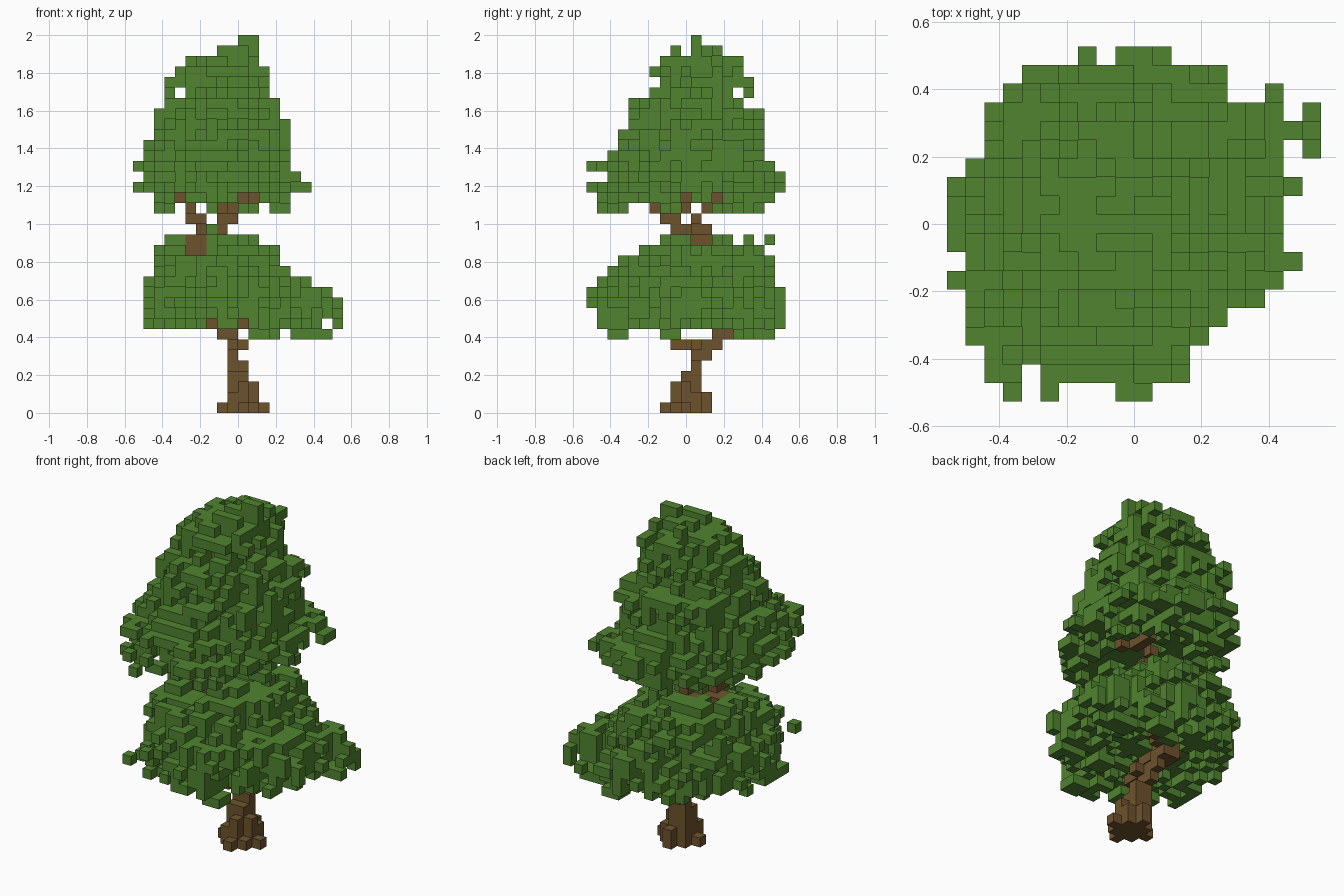
import bpy
import bmesh
import random
from mathutils import Vector, noise

random.seed(5)
UNIT = 2 / 36          # edge of one cube
HALF_DEPTH = 9.5       # y offset of the cube grid

cube = bpy.data.objects.get("Cube")
if cube:
    bpy.data.objects.remove(cube, do_unlink=True)


def make_material(name, colour):
    mat = bpy.data.materials.new(name)
    mat.use_nodes = True
    mat.diffuse_color = colour
    mat.node_tree.nodes["Principled BSDF"].inputs["Base Color"].default_value = colour
    return mat


def box(x0, x1, y0, y1, z0, z1):
    """All grid cells in a block, upper limits excluded."""
    return {(x, y, z) for x in range(x0, x1) for y in range(y0, y1) for z in range(z0, z1)}


def limb(start, end):
    """A one-cube-thick branch between two cells."""
    a, b = Vector(start), Vector(end)
    steps = int(max(abs(c) for c in b - a)) + 1
    return {tuple(round(c) for c in a.lerp(b, i / steps)) for i in range(steps + 1)}


# Outline of the whole tree from above: x range for each row from front to back
OUTLINE = [(-7, 1), (-8, 3), (-8, 3), (-9, 4), (-9, 5), (-9, 7), (-10, 8), (-10, 9),
           (-10, 8), (-10, 8), (-10, 8), (-10, 9), (-9, 9), (-9, 8), (-10, 8), (-9, 8),
           (-7, 5), (-6, 5), (-3, 3)]

# Layers from the bottom up: x range, y range
LOWER = [(-9, 8, 1, 19), (-9, 9, 1, 19), (-9, 9, 0, 19), (-9, 9, 0, 19), (-9, 7, 1, 18),
         (-8, 5, 2, 18), (-8, 4, 3, 18), (-8, 4, 5, 17), (-7, 2, 7, 14)]
UPPER = [(-8, 5, 1, 18), (-10, 7, 0, 19), (-9, 6, 2, 19), (-10, 5, 0, 18), (-9, 5, 2, 17),
         (-9, 5, 3, 17), (-8, 5, 3, 17), (-8, 5, 4, 17), (-8, 4, 4, 17), (-7, 4, 4, 15),
         (-7, 3, 6, 14), (-7, 3, 7, 16), (-6, 3, 6, 15), (-5, 2, 7, 15), (-2, 2, 8, 13),
         (0, 2, 10, 11)]


def crown(layers, base):
    """Ragged, lumpy, rounded layers of leaves with a sparse underside."""
    cells = set()
    for level, (x0, x1, y0, y1) in enumerate(layers):
        z = base + level
        cx, cy = (x0 + x1) / 2, (y0 + y1) / 2
        rx, ry = (x1 - x0) / 2, (y1 - y0) / 2
        for x, y, _ in sorted(box(x0, x1, y0, y1, z, z + 1)):
            low, high = OUTLINE[y]
            u, v = abs(x + 0.5 - cx) / rx, abs(y + 0.5 - cy) / ry
            d = u ** 2.2 + v ** 2.2
            lump = 0.45 * noise.noise(Vector((x, y, z)) * 0.31)
            if not low <= x < high or d > 1.05 + lump:
                continue
            # Gaps between the leaves grow towards the outside
            if rx > 1 and random.random() < 0.08 + 0.45 * d:
                continue
            if level == 0 and (d < 0.2 or random.random() < 0.4):
                continue
            cells.add((x, y, z))
        # Twigs that reach the full width and depth of the layer
        mx, my = int(cx) + random.randint(-2, 2), int(cy) + random.randint(-2, 2)
        if rx > 2 and ry > 2:
            for dx, dy in ((x0, my), (x0 + 1, my), (x1 - 1, my), (x1 - 2, my),
                           (mx, y0), (mx, y0 + 1), (mx, y1 - 1), (mx, y1 - 2)):
                if OUTLINE[dy][0] <= dx < OUTLINE[dy][1]:
                    cells.add((dx, dy, z))
    return cells


# Trunk: flared foot, slim stem
trunk = box(-1, 2, 8, 11, 0, 1) | box(0, 1, 7, 12, 0, 1) | box(-2, 3, 9, 10, 0, 1)
trunk |= box(-1, 1, 8, 11, 1, 2) | box(0, 1, 11, 12, 1, 2) | box(1, 2, 9, 11, 1, 2)
trunk |= box(-1, 1, 9, 11, 2, 4) | {(0, 8, 2), (1, 9, 2)}
trunk |= box(-1, 1, 10, 11, 4, 5) | box(-1, 0, 10, 12, 5, 7)
# Forks and branches inside the lower crown
trunk |= box(-1, 0, 8, 13, 6, 7) | box(0, 1, 10, 11, 6, 7) | box(-2, 0, 12, 14, 7, 8)
trunk |= box(-3, -1, 10, 13, 8, 10) | {(-2, 9, 8), (-3, 9, 8), (0, 13, 8)}
trunk |= limb((-1, 13, 7), (3, 15, 10)) | limb((-2, 13, 7), (-4, 10, 15))
# Forks between the crowns
trunk |= box(-5, -3, 9, 11, 15, 17) | box(-3, -2, 10, 12, 16, 17)
trunk |= box(-4, -3, 8, 10, 17, 18) | box(-2, -1, 10, 12, 17, 18)
trunk |= box(-5, -3, 7, 9, 18, 19) | box(-2, 0, 10, 11, 18, 19)
trunk |= {(-2, 9, 19), (-1, 11, 19), (0, 10, 20), (1, 9, 20)}
trunk |= limb((-5, 6, 19), (-6, 5, 21)) | limb((-1, 11, 19), (1, 12, 22))

# Lower crown: main mass
lower = crown(LOWER, 8)
# Reaching bough at the back left
lower |= box(7, 8, 13, 16, 9, 12) | box(8, 9, 14, 15, 9, 12) | box(9, 10, 13, 16, 9, 11)
lower -= {(9, 13, 10), (9, 15, 10)}
lower |= {(9, 15, 8), (8, 14, 7), (7, 16, 8)} | box(5, 8, 14, 16, 7, 8)
# Hanging clumps and loose leaves
lower |= box(1, 3, 2, 4, 7, 8) | box(2, 4, 7, 9, 7, 8) | box(2, 4, 16, 18, 7, 8)
lower |= {(-3, 10, 17), (-2, 15, 16), (-4, 17, 16), (-7, 0, 10), (-5, 0, 11)}
# Openings that show the branches
lower -= box(-5, -2, 0, 9, 15, 17) | box(-3, -2, 0, 9, 8, 9) | box(-2, 2, 10, 12, 16, 17)

# Upper crown: main mass with a few loose clumps underneath
upper = crown(UPPER, 20)
upper |= {(-8, 8, 19), (0, 14, 19), (1, 15, 19), (3, 13, 19), (4, 12, 19), (-7, 1, 19),
          (0, 2, 19), (1, 3, 19), (3, 7, 19), (4, 7, 19), (-3, 16, 19), (-1, 15, 30)}
upper -= box(-6, -5, 0, 19, 30, 31) | box(-6, -5, 0, 6, 20, 21) | box(1, 2, 0, 9, 20, 21)
# Top tuft
upper |= box(0, 2, 10, 11, 33, 36) | {(-2, 8, 34), (-1, 11, 34), (1, 12, 34)}
upper -= box(-2, 2, 9, 10, 34, 35)

# Notches in the front and back edges
notches = box(-6, -5, 0, 1, 8, 36) | box(-4, -1, 0, 1, 8, 36) | box(-4, -3, 17, 18, 17, 36)
lower -= trunk | notches
upper -= trunk | notches
solid = trunk | lower | upper

# The four corners of each cube side, paired with its outward direction
SIDES = []
for axis in range(3):
    for sign in (0, 1):
        ring = []
        for a, b in ((0, 0), (1, 0), (1, 1), (0, 1)):
            corner = [0, 0, 0]
            corner[axis] = sign
            corner[(axis + 1) % 3], corner[(axis + 2) % 3] = a, b
            ring.append(corner)
        step = [0, 0, 0]
        step[axis] = 2 * sign - 1
        SIDES.append((step, ring if sign else ring[::-1]))


def build(name, cells, material):
    """Turn cells into a mesh holding only the exposed cube sides."""
    bm = bmesh.new()
    corners = {}

    def vert(cell, offset):
        key = tuple(c + o for c, o in zip(cell, offset))
        if key not in corners:
            x, y, z = key
            corners[key] = bm.verts.new((x * UNIT, (y - HALF_DEPTH) * UNIT, z * UNIT))
        return corners[key]

    for cell in sorted(cells):
        for step, ring in SIDES:
            if tuple(c + s for c, s in zip(cell, step)) not in solid:
                bm.faces.new([vert(cell, o) for o in ring])
    mesh = bpy.data.meshes.new(name)
    bm.to_mesh(mesh)
    bm.free()
    mesh.materials.append(material)
    bpy.context.collection.objects.link(bpy.data.objects.new(name, mesh))


bark = make_material("bark_brown", (0.155, 0.086, 0.027, 1))
leaves = make_material("leaf_green", (0.08, 0.23, 0.028, 1))
build("trunk", trunk, bark)
build("lower_crown", lower, leaves)
build("upper_crown", upper, leaves)
